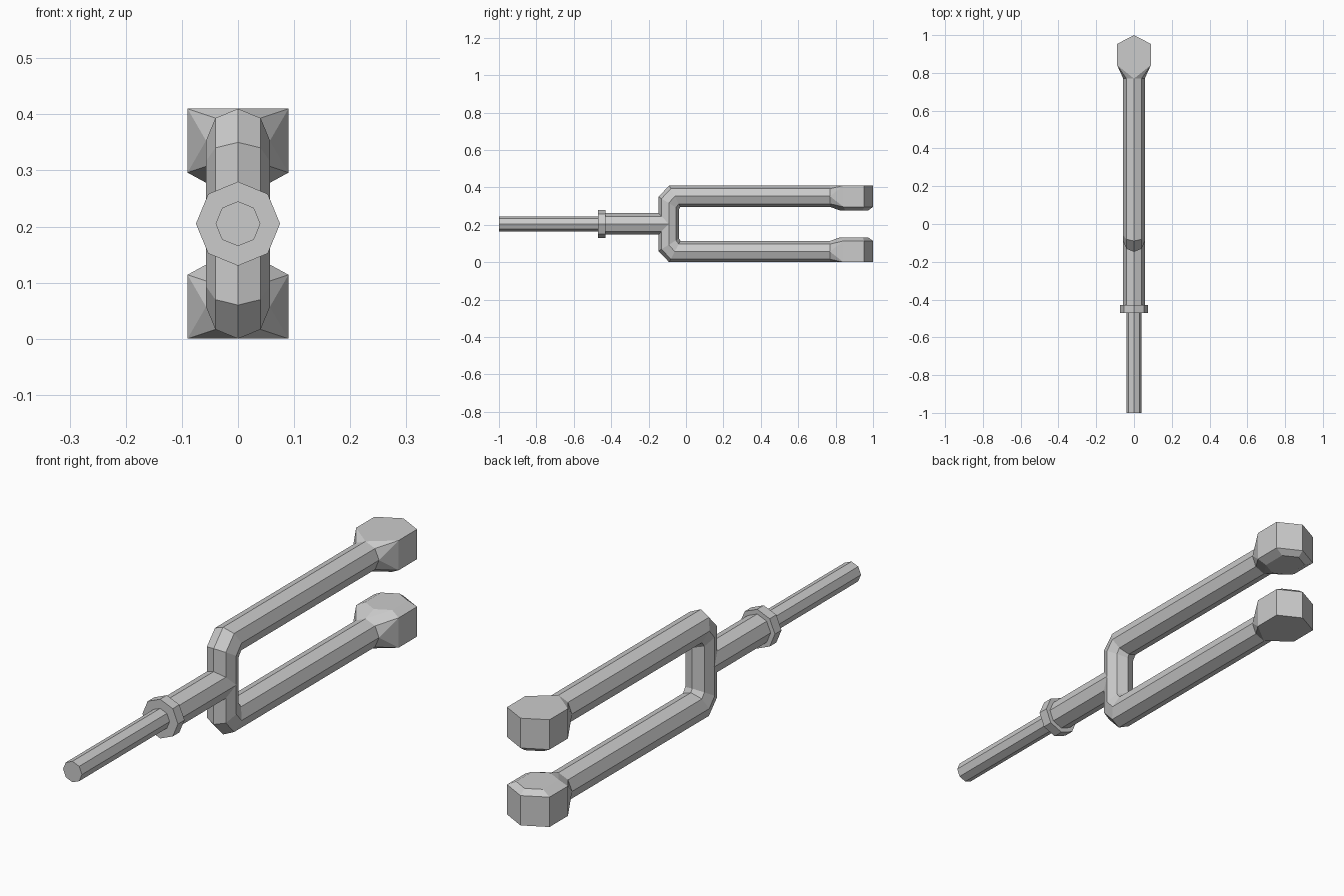
import bpy, bmesh, math
from mathutils import Vector

if "Cube" in bpy.data.objects:
    bpy.data.objects.remove(bpy.data.objects["Cube"])

MID = 0.205     # height of the fork's centre line
R = 0.057       # tube radius
PRONG_END = 0.77


def finish(name, bm):
    bmesh.ops.recalc_face_normals(bm, faces=bm.faces[:])
    me = bpy.data.meshes.new(name)
    bm.to_mesh(me)
    bm.free()
    ob = bpy.data.objects.new(name, me)
    bpy.context.collection.objects.link(ob)
    return ob


def ring(outer, inner):
    """Octagon spanning an outer and inner (y, z) point, z relative to MID."""
    o, i = (Vector((0, p[0], p[1] + MID)) for p in (outer, inner))
    c, h = (o + i) / 2, (o - i) / 2
    return [c + h * math.cos(a) + Vector((R * math.sin(a), 0, 0))
            for a in (k * math.pi / 4 for k in range(8))]


def rod(name, radius, y0, y1):
    """Eight-sided rod along y with corners on the axes."""
    bm = bmesh.new()
    rows = [[bm.verts.new((radius * math.sin(k * math.pi / 4), y,
                           MID + radius * math.cos(k * math.pi / 4)))
             for k in range(8)] for y in (y0, y1)]
    for k in range(8):
        n = (k + 1) % 8
        bm.faces.new((rows[0][k], rows[0][n], rows[1][n], rows[1][k]))
    bm.faces.new(rows[0])
    bm.faces.new(rows[1])
    return finish(name, bm)


# Handle, collar and thicker shaft
rod("handle_rod", 0.04, -1.0, -0.45)
rod("collar", 0.075, -0.47, -0.43)
rod("shaft", R, -0.44, -0.09)

# U-shaped fork tube: upper half sections, then the mirrored lower half
half = [((PRONG_END, 0.205), (PRONG_END, 0.091)),
        ((-0.09, 0.205), (-0.03, 0.091)),
        ((-0.147, 0.145), (-0.037, 0.078))]
path = half + [((o[0], -o[1]), (i[0], -i[1])) for o, i in reversed(half)]
bm = bmesh.new()
rows = [[bm.verts.new(p) for p in ring(o, i)] for o, i in path]
for a, b in zip(rows, rows[1:]):
    for k in range(8):
        n = (k + 1) % 8
        bm.faces.new((a[k], a[n], b[n], b[k]))
finish("fork_prongs", bm)


def tip(name, s):
    """Faceted hexagonal head with a bevelled inner side, flared from the prong."""
    bm = bmesh.new()
    hexa = [(0, 1.0), (0.09, 0.953), (0.09, 0.842), (0, 0.79),
            (-0.09, 0.842), (-0.09, 0.953)]
    inset = [(0, 0.975), (0.057, 0.945), (0.057, 0.85), (0, 0.82),
             (-0.057, 0.85), (-0.057, 0.945)]
    pts = [(x, y, MID + s * 0.205) for x, y in hexa]
    pts += [(x, y, MID + s * 0.091) for x, y in hexa]
    pts += [(x, y, MID + s * 0.073) for x, y in inset]
    pts += ring((PRONG_END, s * 0.205), (PRONG_END, s * 0.091))
    for p in pts:
        bm.verts.new(p)
    res = bmesh.ops.convex_hull(bm, input=bm.verts[:])
    loose = [v for v in bm.verts if not v.link_faces]
    bmesh.ops.delete(bm, geom=loose, context='VERTS')
    bmesh.ops.dissolve_limit(bm, angle_limit=0.02, verts=bm.verts[:], edges=bm.edges[:])
    return finish(name, bm)


# Heads at the prong ends
tip("upper_tip", 1)
tip("lower_tip", -1)
